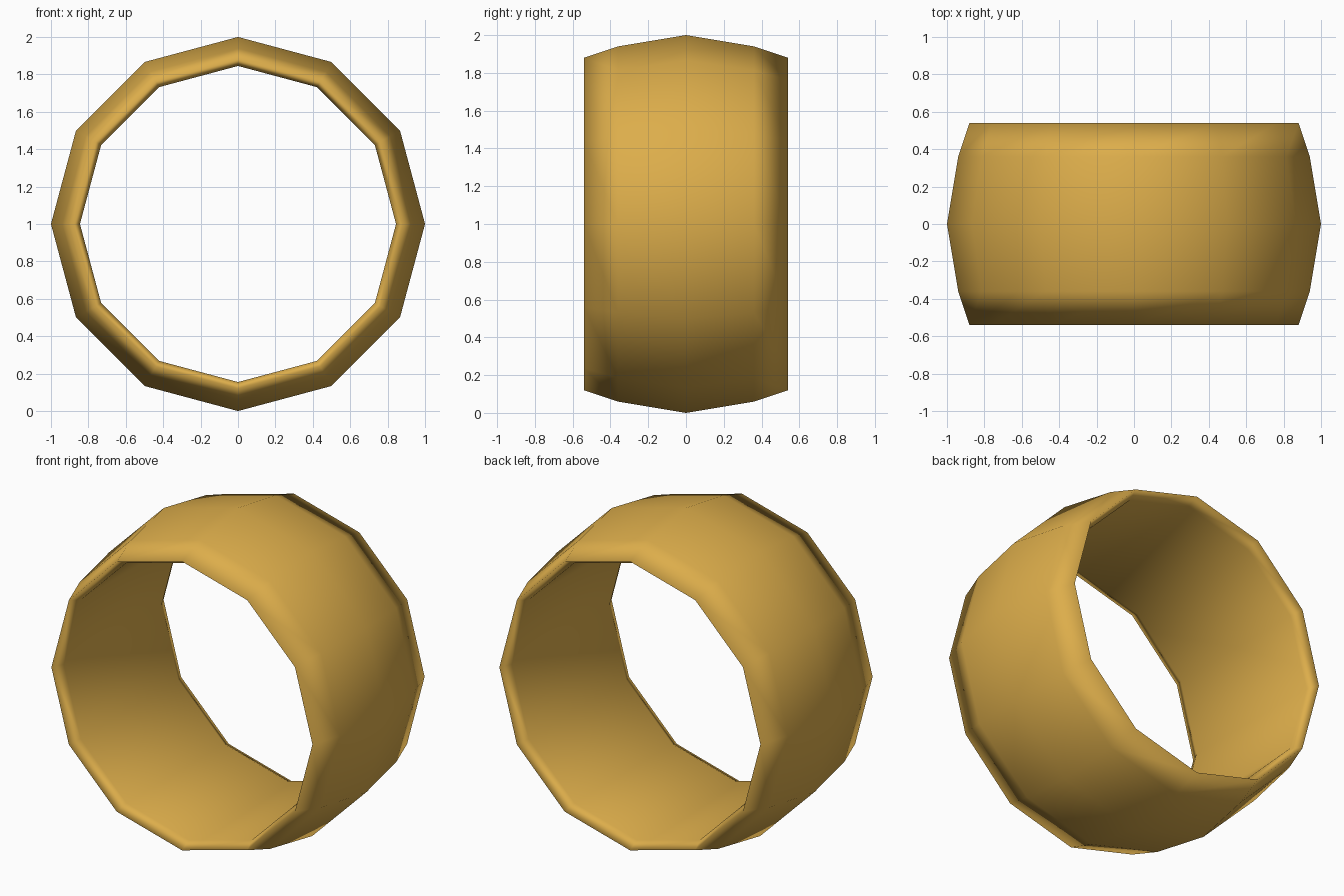
import bpy, bmesh, math

if "Cube" in bpy.data.objects:
    bpy.data.objects.remove(bpy.data.objects["Cube"])

SIDES = 12
# Closed cross-section as (radius, y): bulged outside, chamfered rims, straight bore
half = [(0.845, 0.47), (0.88, 0.54), (0.94, 0.36)]
profile = half + [(1.0, 0.0)] + [(r, -y) for r, y in reversed(half)]

# Ring band: the section swept around the y axis
bm = bmesh.new()
rings = []
for i in range(SIDES):
    a = 2 * math.pi * i / SIDES
    rings.append([bm.verts.new((r * math.cos(a), y, 1 + r * math.sin(a)))
                  for r, y in profile])
n = len(profile)
for i in range(SIDES):
    p, q = rings[i], rings[(i + 1) % SIDES]
    for j in range(n):
        k = (j + 1) % n
        bm.faces.new((p[j], p[k], q[k], q[j]))
bmesh.ops.recalc_face_normals(bm, faces=bm.faces)
for f in bm.faces:
    f.smooth = True

mesh = bpy.data.meshes.new("ring_band")
bm.to_mesh(mesh)
bm.free()
band = bpy.data.objects.new("ring_band", mesh)
bpy.context.collection.objects.link(band)

# Gold finish
gold = bpy.data.materials.new("gold")
gold.diffuse_color = (0.72, 0.42, 0.07, 1)
gold.use_nodes = True
gold.node_tree.nodes["Principled BSDF"].inputs["Base Color"].default_value = gold.diffuse_color
mesh.materials.append(gold)
